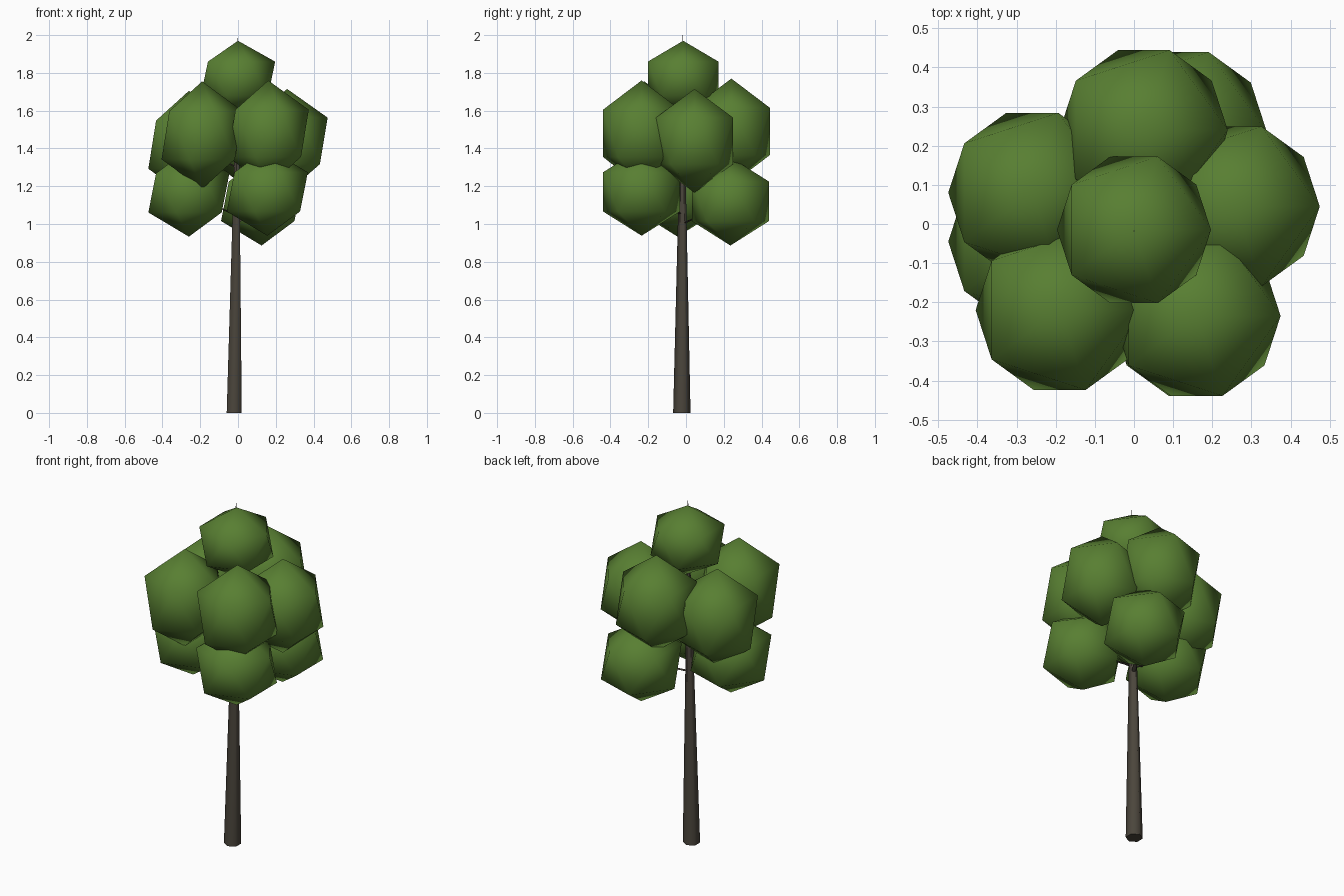
import bpy
from mathutils import Vector

if "Cube" in bpy.data.objects:
    bpy.data.objects.remove(bpy.data.objects["Cube"])


def material(name, rgb):
    mat = bpy.data.materials.new(name)
    mat.diffuse_color = (*rgb, 1.0)
    mat.use_nodes = True
    mat.node_tree.nodes["Principled BSDF"].inputs["Base Color"].default_value = mat.diffuse_color
    return mat


LEAF = material("leaf green", (0.098, 0.212, 0.032))
BARK = material("bark brown", (0.070, 0.060, 0.045))


def tapered_limb(name, start, end, r_start, r_end):
    """Six-sided tapering limb with level end rings, leaning from start to end."""
    start, end = Vector(start), Vector(end)
    bpy.ops.mesh.primitive_cone_add(vertices=6, radius1=r_start, radius2=r_end,
                                    depth=1.0, location=(0, 0, 0))
    limb = bpy.context.object
    limb.name = name
    for v in limb.data.vertices:
        centre = start if v.co.z < 0 else end
        v.co = centre + Vector((v.co.x, v.co.y, 0))
    limb.data.materials.append(BARK)
    bpy.ops.object.shade_smooth_by_angle(angle=1.1)
    return limb


def foliage_clump(name, centre, width, height):
    """Twenty-faced ball, stretched vertically and shaded smooth."""
    bpy.ops.mesh.primitive_ico_sphere_add(subdivisions=1, radius=1.0, location=(0, 0, 0))
    clump = bpy.context.object
    clump.name = name
    for v in clump.data.vertices:
        v.co = Vector(centre) + Vector((v.co.x * width, v.co.y * width, v.co.z * height))
    clump.data.materials.append(LEAF)
    bpy.ops.object.shade_smooth()
    return clump


# Trunk, running up through the crown to a fine tip
BASE, TIP = Vector((-0.02, -0.022, 0)), Vector((0, -0.018, 2))
tapered_limb("trunk", BASE, TIP, 0.046, 0.001)

# Crown: name, centre, horizontal radius, vertical radius
CLUMPS = [
    ("top_clump", (0.0, -0.015, 1.77), 0.22, 0.20),
    ("upper_front_left_clump", (-0.19, -0.22, 1.47), 0.24, 0.285),
    ("upper_front_right_clump", (0.16, -0.235, 1.48), 0.24, 0.28),
    ("upper_right_clump", (0.26, 0.045, 1.44), 0.24, 0.275),
    ("upper_back_clump", (0.025, 0.24, 1.49), 0.24, 0.28),
    ("upper_left_clump", (-0.26, 0.08, 1.42), 0.24, 0.285),
    ("lower_left_clump", (-0.26, -0.045, 1.165), 0.24, 0.232),
    ("lower_front_clump", (0.155, -0.235, 1.17), 0.24, 0.232),
    ("lower_back_clump", (0.125, 0.235, 1.12), 0.24, 0.234),
]

for name, centre, width, height in CLUMPS:
    foliage_clump(name, centre, width, height)
    # Thin branch from the trunk into each side clump
    if name != "top_clump":
        root = BASE.lerp(TIP, (centre[2] - 0.12) / 2)
        tapered_limb(name.replace("clump", "branch"), root, centre, 0.012, 0.003)
